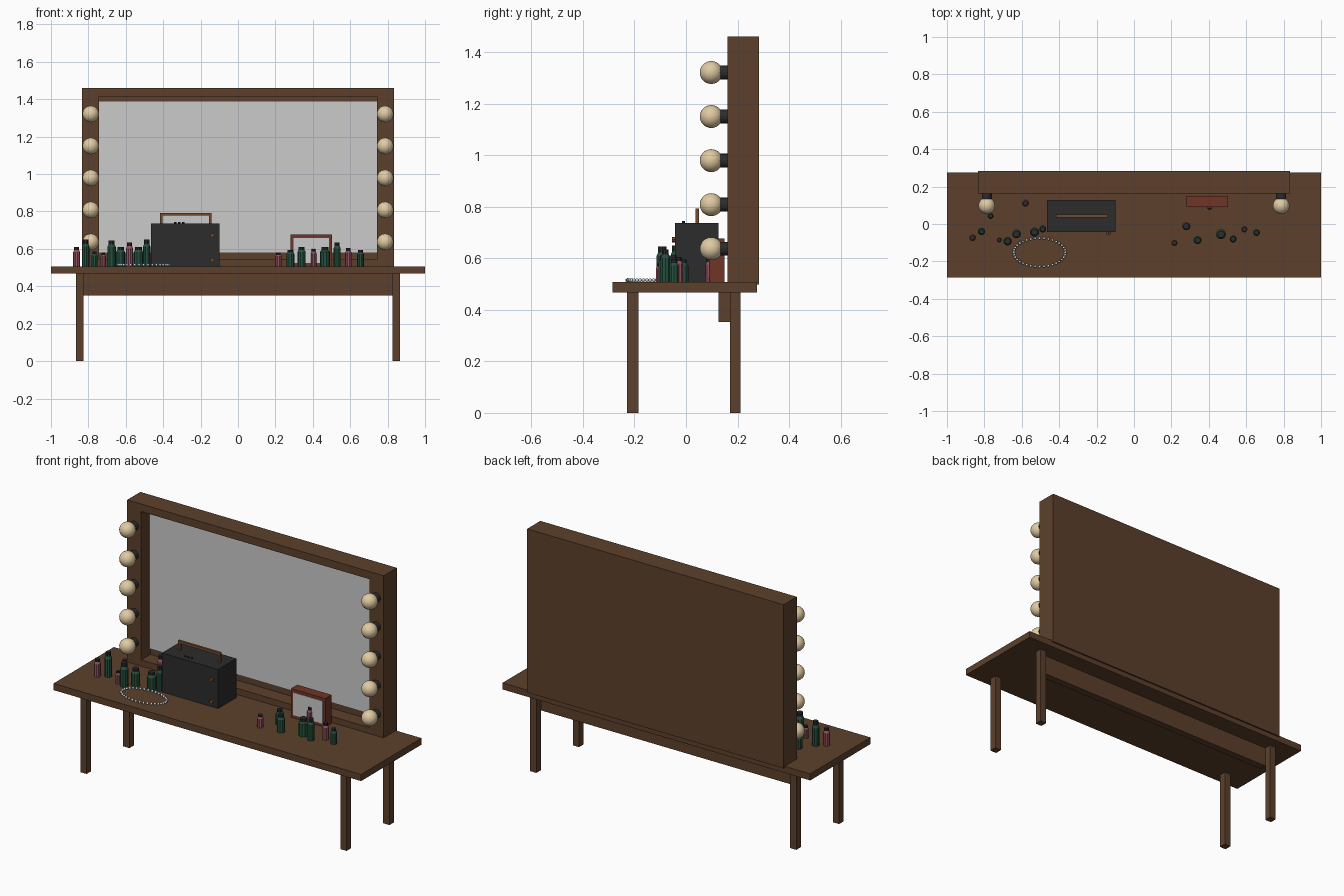
import bpy, bmesh, math
from mathutils import Matrix, Vector

cube = bpy.data.objects.get("Cube")
if cube:
    bpy.data.objects.remove(cube, do_unlink=True)


def material(name, rgb):
    m = bpy.data.materials.new(name)
    m.use_nodes = True
    m.diffuse_color = (*rgb, 1)
    bsdf = next(n for n in m.node_tree.nodes if n.type == 'BSDF_PRINCIPLED')
    bsdf.inputs["Base Color"].default_value = (*rgb, 1)
    return m


wood = material("walnut wood", (0.107, 0.051, 0.025))
glass = material("mirror silver", (0.60, 0.60, 0.60))
charcoal = material("charcoal", (0.025, 0.025, 0.026))
cream = material("warm cream", (0.74, 0.59, 0.36))
green = material("bottle green", (0.018, 0.082, 0.050))
pink = material("dusty pink", (0.30, 0.085, 0.115))
red_wood = material("red wood", (0.16, 0.036, 0.019))
copper = material("copper brown", (0.17, 0.07, 0.027))
pearl = material("pearl", (0.62, 0.72, 0.75))


def finish(name, bm, mats, smooth=False):
    bmesh.ops.recalc_face_normals(bm, faces=bm.faces)
    mesh = bpy.data.meshes.new(name)
    bm.to_mesh(mesh)
    bm.free()
    for m in mats:
        mesh.materials.append(m)
    for p in mesh.polygons:
        p.use_smooth = smooth
    ob = bpy.data.objects.new(name, mesh)
    bpy.context.collection.objects.link(ob)
    return ob


def add_box(bm, x, y, z):
    spans = (x, y, z)
    centre = Vector([(a + b) / 2 for a, b in spans])
    size = [b - a for a, b in spans]
    bmesh.ops.create_cube(bm, size=1,
                          matrix=Matrix.Translation(centre) @ Matrix.Diagonal((*size, 1)))


def box(name, x, y, z, mat):
    bm = bmesh.new()
    add_box(bm, x, y, z)
    return finish(name, bm, [mat])


def border(name, x, y, z, side, rail, mat):
    """Rectangular frame: two full-height sides and two rails."""
    bm = bmesh.new()
    add_box(bm, (x[0], x[0] + side), y, z)
    add_box(bm, (x[1] - side, x[1]), y, z)
    inner = (x[0] + side, x[1] - side)
    add_box(bm, inner, y, (z[0], z[0] + rail))
    add_box(bm, inner, y, (z[1] - rail, z[1]))
    return finish(name, bm, [mat])


def rod(name, centre, radius, length, axis, mat, sides=16):
    bm = bmesh.new()
    turn = Matrix.Rotation(math.pi / 2, 4, 'X') if axis == 'Y' else Matrix()
    bmesh.ops.create_cone(bm, cap_ends=True, segments=sides, radius1=radius,
                          radius2=radius, depth=length,
                          matrix=Matrix.Translation(centre) @ turn)
    return finish(name, bm, [mat])


# Table
TOP = 0.507
box("table_top", (-1, 1), (-0.285, 0.275), (0.468, TOP), wood)
box("back_apron", (-0.825, 0.825), (0.127, 0.17), (0.352, 0.468), wood)
for side, sx in (("left", 1), ("right", -1)):
    x = sorted((sx * 0.825, sx * 0.866))
    box(f"front_leg_{side}", x, (-0.228, -0.185), (0, 0.468), wood)
    box(f"back_leg_{side}", x, (0.17, 0.212), (0, 0.468), wood)

# Mirror
border("mirror_frame", (-0.834, 0.834), (0.162, 0.247), (0.498, 1.46), 0.091, 0.045, wood)
box("mirror_backboard", (-0.834, 0.834), (0.247, 0.284), (0.498, 1.46), wood)
box("mirror_glass", (-0.743, 0.743), (0.239, 0.247), (0.58, 1.388), glass)

# Bulbs and sockets
for side, sx in (("left", 1), ("right", -1)):
    for i in range(5):
        x, z = sx * 0.787, 0.637 + i * 0.171
        rod(f"socket_{side}_{i}", (x, 0.142, z), 0.027, 0.045, 'Y', charcoal)
        bm = bmesh.new()
        bmesh.ops.create_uvsphere(bm, u_segments=24, v_segments=14, radius=0.0445,
                                  matrix=Matrix.Translation((x, 0.098, z)))
        finish(f"bulb_{side}_{i}", bm, [cream], smooth=True)

# Vanity case with handle, latches and top studs
box("case_body", (-0.465, -0.1), (-0.042, 0.127), (TOP, 0.737), charcoal)
bm = bmesh.new()
add_box(bm, (-0.417, -0.142), (0.036, 0.05), (0.778, 0.793))
for x in (-0.417, -0.156):
    add_box(bm, (x, x + 0.014), (0.036, 0.05), (0.737, 0.778))
finish("case_handle", bm, [copper])
for i, z in enumerate((0.54, 0.672)):
    rod(f"case_latch_{i}", (-0.137, -0.048, z), 0.011, 0.014, 'Y', copper, 8)
for i in range(3):
    rod(f"case_stud_{i}", (-0.335 + i * 0.021, -0.01, 0.74), 0.006, 0.008, 'Z', charcoal, 8)

# Picture frame
border("picture_frame", (0.28, 0.503), (0.092, 0.11), (TOP, 0.676), 0.016, 0.018, red_wood)
box("picture_frame_back", (0.28, 0.503), (0.11, 0.15), (TOP, 0.676), red_wood)
box("picture_pane", (0.296, 0.487), (0.089, 0.11), (TOP + 0.018, 0.658), glass)

# Pearl bracelet
bm = bmesh.new()
BEADS = 36
for i in range(BEADS):
    a = math.tau * i / BEADS
    spot = (-0.505 + 0.138 * math.cos(a), -0.152 + 0.076 * math.sin(a), TOP + 0.008)
    bmesh.ops.create_icosphere(bm, subdivisions=1, radius=0.008,
                               matrix=Matrix.Translation(spot))
finish("pearl_bracelet", bm, [pearl], smooth=True)


# Cosmetic bottles: turned profile with a dark cap
def bottle(name, x, y, radius, top, mat, sides=10):
    h = top - TOP
    profile = [(1, 0), (1, 0.74), (0.72, 0.84), (0.72, 1)]
    bm = bmesh.new()
    rings = []
    for r, t in profile:
        rings.append([bm.verts.new((x + radius * r * math.cos(math.tau * i / sides),
                                    y + radius * r * math.sin(math.tau * i / sides),
                                    TOP + h * t)) for i in range(sides)])
    for k, (low, high) in enumerate(zip(rings, rings[1:])):
        for i in range(sides):
            j = (i + 1) % sides
            f = bm.faces.new((low[i], low[j], high[j], high[i]))
            f.material_index = int(k == 2)
    bm.faces.new(rings[0][::-1])
    bm.faces.new(rings[-1]).material_index = 1
    finish(name, bm, [mat, charcoal])


green_bottles = [
    (-0.815, -0.04, 0.02, 0.65), (-0.767, 0.043, 0.016, 0.585),
    (-0.676, -0.092, 0.023, 0.645), (-0.628, -0.053, 0.024, 0.61),
    (-0.532, -0.043, 0.025, 0.61), (-0.488, -0.027, 0.019, 0.65),
    (0.28, -0.012, 0.022, 0.595), (0.34, -0.086, 0.022, 0.61),
    (0.465, -0.055, 0.027, 0.61), (0.53, -0.08, 0.019, 0.635),
    (0.655, -0.046, 0.018, 0.595)]
pink_bottles = [
    (-0.863, -0.073, 0.018, 0.61), (-0.72, -0.085, 0.014, 0.58),
    (-0.58, 0.112, 0.019, 0.635), (0.216, -0.101, 0.017, 0.58),
    (0.404, 0.09, 0.015, 0.6), (0.59, -0.028, 0.017, 0.605)]
for label, mat, spots in (("green", green, green_bottles), ("pink", pink, pink_bottles)):
    for i, spot in enumerate(spots):
        bottle(f"{label}_bottle_{i}", *spot, mat)
